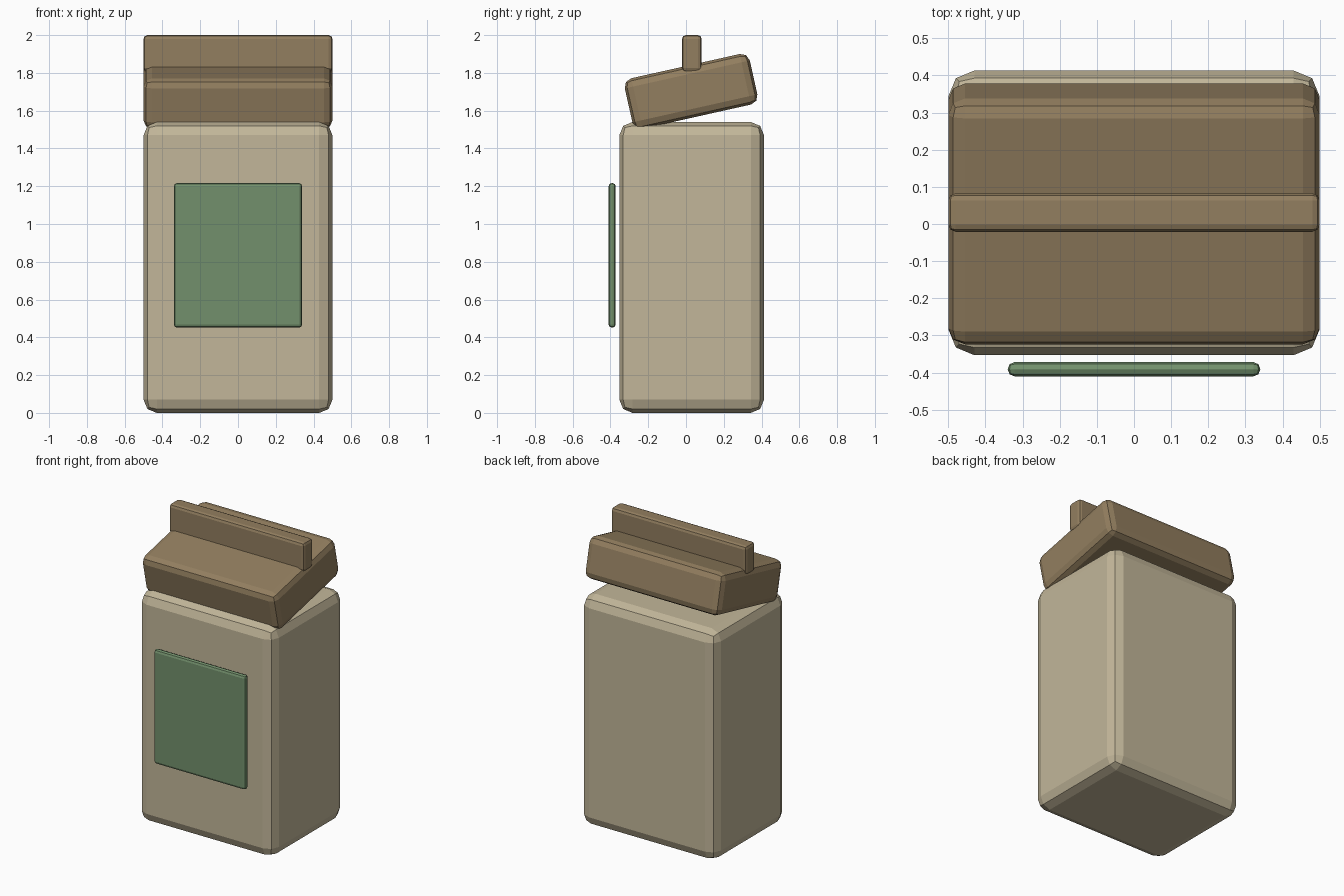
import bpy
import math

if "Cube" in bpy.data.objects:
    bpy.data.objects.remove(bpy.data.objects["Cube"])


def material(name, rgb):
    mat = bpy.data.materials.new(name)
    mat.diffuse_color = (*rgb, 1.0)
    mat.use_nodes = True
    mat.node_tree.nodes["Principled BSDF"].inputs["Base Color"].default_value = mat.diffuse_color
    return mat


def rounded_box(name, size, centre, bevel, mat, tilt=0.0):
    """Box with a two-segment bevel, optionally tilted about x."""
    bpy.ops.mesh.primitive_cube_add(size=1, location=centre)
    obj = bpy.context.object
    obj.name = name
    obj.scale = size
    bpy.ops.object.transform_apply(location=False, rotation=False, scale=True)
    obj.rotation_euler.x = tilt
    mod = obj.modifiers.new("Bevel", 'BEVEL')
    mod.width = bevel
    mod.segments = 2
    mod.limit_method = 'NONE'
    obj.data.materials.append(mat)
    return obj


paper = material("paper", (0.54, 0.47, 0.32))
fold = material("fold", (0.29, 0.21, 0.115))
green = material("label_green", (0.17, 0.28, 0.15))

# Upright bag body
rounded_box("bag_body", (1.0, 0.766, 1.54), (0, 0.03, 0.77), 0.07, paper)

# Tilted folded top
rounded_box("folded_top", (1.0, 0.678, 0.274), (0, 0.027, 1.702), 0.045, fold,
            tilt=math.radians(12.6))

# Pinched strip standing on the fold
rounded_box("top_strip", (1.0, 0.104, 0.195), (0, 0.031, 1.9025), 0.02, fold)

# Label panel in front of the body
rounded_box("front_label", (0.68, 0.038, 0.766), (0, -0.391, 0.834), 0.018, green)
